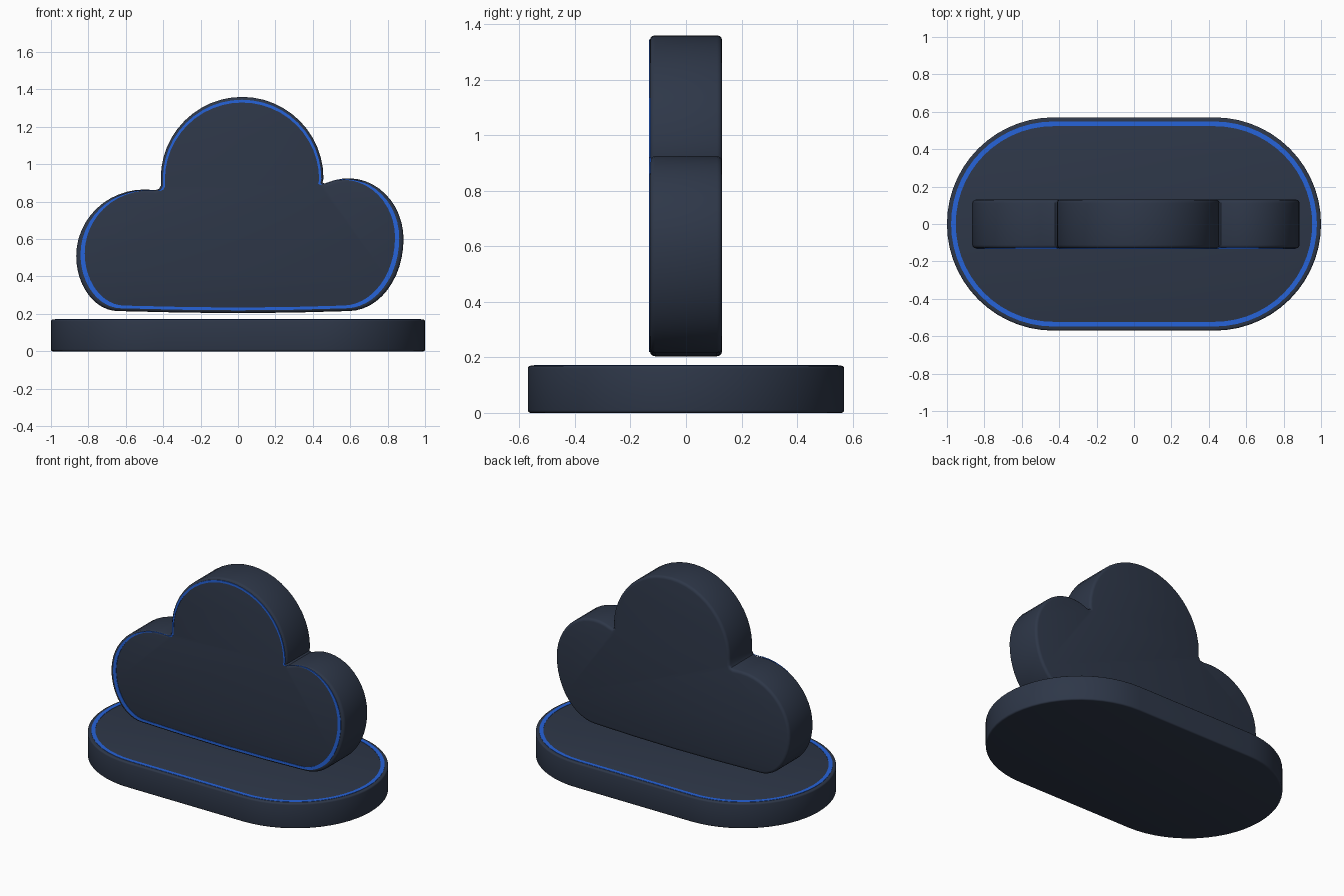
import bpy, bmesh
from math import radians, cos, sin
from mathutils import Matrix

cube = bpy.data.objects.get("Cube")
if cube:
    bpy.data.objects.remove(cube, do_unlink=True)


def material(name, rgb):
    mat = bpy.data.materials.new(name)
    mat.use_nodes = True
    mat.diffuse_color = (*rgb, 1)
    mat.node_tree.nodes["Principled BSDF"].inputs["Base Color"].default_value = (*rgb, 1)
    return mat


navy = material("dark slate navy", (0.027, 0.038, 0.065))
blue = material("bright blue", (0.019, 0.125, 0.7))


def arc(cx, cy, rx, ry, a0, a1, n):
    """Points along an elliptical arc, angles in degrees."""
    angles = [radians(a0 + (a1 - a0) * i / n) for i in range(n + 1)]
    return [(cx + rx * cos(a), cy + ry * sin(a)) for a in angles]


def finish(name, bm, mat, matrix):
    bmesh.ops.recalc_face_normals(bm, faces=bm.faces)
    bm.transform(matrix)
    mesh = bpy.data.meshes.new(name)
    bm.to_mesh(mesh)
    bm.free()
    mesh.materials.append(mat)
    obj = bpy.data.objects.new(name, mesh)
    bpy.context.collection.objects.link(obj)
    bpy.ops.object.select_all(action="DESELECT")
    obj.select_set(True)
    bpy.context.view_layer.objects.active = obj
    bpy.ops.object.shade_smooth_by_angle(angle=radians(40))


def slab(name, outline, z0, z1, bevel, matrix):
    """Extruded outline with rounded rims."""
    bm = bmesh.new()
    cap = bm.faces.new([bm.verts.new((x, y, z0)) for x, y in outline])
    top = bmesh.ops.extrude_face_region(bm, geom=[cap], use_keep_orig=True)["geom"]
    bmesh.ops.translate(bm, vec=(0, 0, z1 - z0),
                        verts=[v for v in top if isinstance(v, bmesh.types.BMVert)])
    rims = [e for e in bm.edges if abs(e.verts[0].co.z - e.verts[1].co.z) < 1e-5]
    bmesh.ops.bevel(bm, geom=rims, offset=bevel, segments=3, profile=0.5, affect="EDGES")
    finish(name, bm, navy, matrix)


def band(name, outer, inner, z0, z1, matrix):
    """Thin closed plate running between two matching outlines."""
    bm = bmesh.new()
    loops = [[bm.verts.new((x, y, z)) for x, y in pts]
             for pts, z in ((outer, z0), (outer, z1), (inner, z1), (inner, z0))]
    n = len(outer)
    for k in range(4):
        a, b = loops[k], loops[(k + 1) % 4]
        for i in range(n):
            j = (i + 1) % n
            bm.faces.new((a[i], a[j], b[j], b[i]))
    finish(name, bm, blue, matrix)


# Pill-shaped base with an inlaid trim line
def pill(inset):
    r = 0.57 - inset
    return arc(0.43, 0, r, r, -90, 90, 28) + arc(-0.43, 0, r, r, 90, 270, 28)


flat = Matrix.Identity(4)
slab("base", pill(0), 0, 0.17, 0.01, flat)
band("base_trim", pill(0.022), pill(0.047), 0.166, 0.172, flat)

# Cloud outline, counter-clockwise from the bottom
cloud = [(0, 0.204), (0.3, 0.207)]
cloud += arc(0.59, 0.6, 0.295, 0.385, -90, 0, 12)
cloud += arc(0.59, 0.6, 0.295, 0.325, 0, 112, 14)[1:]
cloud += [(0.464, 0.896), (0.452, 0.902)]
cloud += arc(0.022, 0.925, 0.435, 0.435, 0, 180, 24)
cloud += [(-0.413, 0.885), (-0.422, 0.868), (-0.44, 0.862)]
cloud += arc(-0.5, 0.51, 0.365, 0.355, 90, 180, 12)
cloud += arc(-0.64, 0.51, 0.225, 0.295, 180, 270, 12)[1:]
cloud += [(-0.3, 0.207)]


def scaled(s):
    return [(0.01 + (x - 0.01) * s, 0.78 + (y - 0.78) * s) for x, y in cloud]


# Standing cloud: outline plane turned upright, extrusion towards the front
upright = Matrix.Rotation(radians(90), 4, "X")
slab("cloud", cloud, -0.13, 0.13, 0.018, upright)
band("cloud_trim", scaled(0.974), scaled(0.948), 0.126, 0.133, upright)
